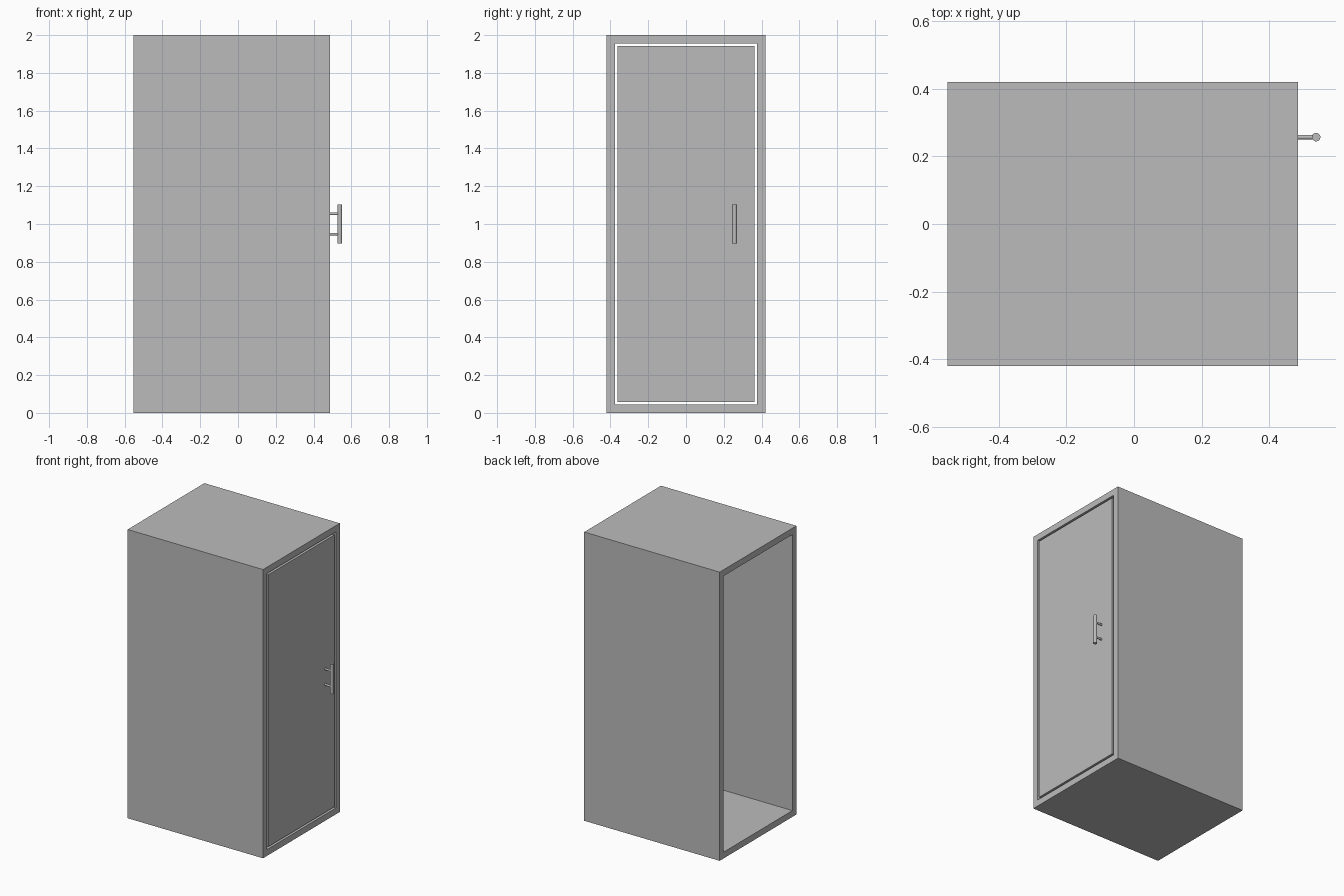
import bpy, bmesh
from math import pi
from mathutils import Vector

if "Cube" in bpy.data.objects:
    bpy.data.objects.remove(bpy.data.objects["Cube"], do_unlink=True)

grey = bpy.data.materials.new("plain grey")
grey.use_nodes = True
colour = (0.5, 0.5, 0.5, 1)
grey.diffuse_color = colour
grey.node_tree.nodes["Principled BSDF"].inputs["Base Color"].default_value = colour

BACK, FRONT = -0.552, 0.486
HALF_WIDTH, HEIGHT, WALL, GAP = 0.42, 2.0, 0.044, 0.014


def rectangle(bm, x, inset):
    """Ring of four corners at depth x, inset from the outer size."""
    y, low, high = HALF_WIDTH - inset, inset, HEIGHT - inset
    return [bm.verts.new(c) for c in
            ((x, -y, low), (x, y, low), (x, y, high), (x, -y, high))]


def bridge(bm, a, b):
    for i in range(4):
        j = (i + 1) % 4
        bm.faces.new((a[i], a[j], b[j], b[i]))


def finish(bm, name):
    bmesh.ops.recalc_face_normals(bm, faces=bm.faces)
    mesh = bpy.data.meshes.new(name)
    bm.to_mesh(mesh)
    bm.free()
    mesh.materials.append(grey)
    obj = bpy.data.objects.new(name, mesh)
    bpy.context.collection.objects.link(obj)


def cylinder(name, centre, radius, length, turn=0):
    bpy.ops.mesh.primitive_cylinder_add(vertices=32, radius=radius, depth=length,
                                        location=centre, rotation=(0, turn, 0))
    obj = bpy.context.object
    obj.name = name
    obj.data.materials.append(grey)
    bpy.ops.object.shade_smooth_by_angle()


# Cabinet shell: a rectangular tube, open at the rear
bm = bmesh.new()
rings = [rectangle(bm, x, inset) for x, inset in
         ((BACK, 0), (FRONT, 0), (FRONT, WALL), (BACK, WALL))]
for i in range(4):
    bridge(bm, rings[i], rings[(i + 1) % 4])
finish(bm, "cabinet_shell")

# Door: a flush slab with an even gap around it
bm = bmesh.new()
rear = rectangle(bm, FRONT - 0.04, WALL + GAP)
face = rectangle(bm, FRONT, WALL + GAP)
bridge(bm, rear, face)
bm.faces.new(rear)
bm.faces.new(face)
finish(bm, "door")

# Handle: vertical bar on two short posts
grip = Vector((0.539, 0.257, 1.0))
cylinder("handle_bar", grip, 0.0125, 0.205)
for name, side in (("lower_handle_post", -1), ("upper_handle_post", 1)):
    middle = Vector(((FRONT + grip.x) / 2, grip.y, grip.z + side * 0.054))
    cylinder(name, middle, 0.007, grip.x - FRONT, pi / 2)
